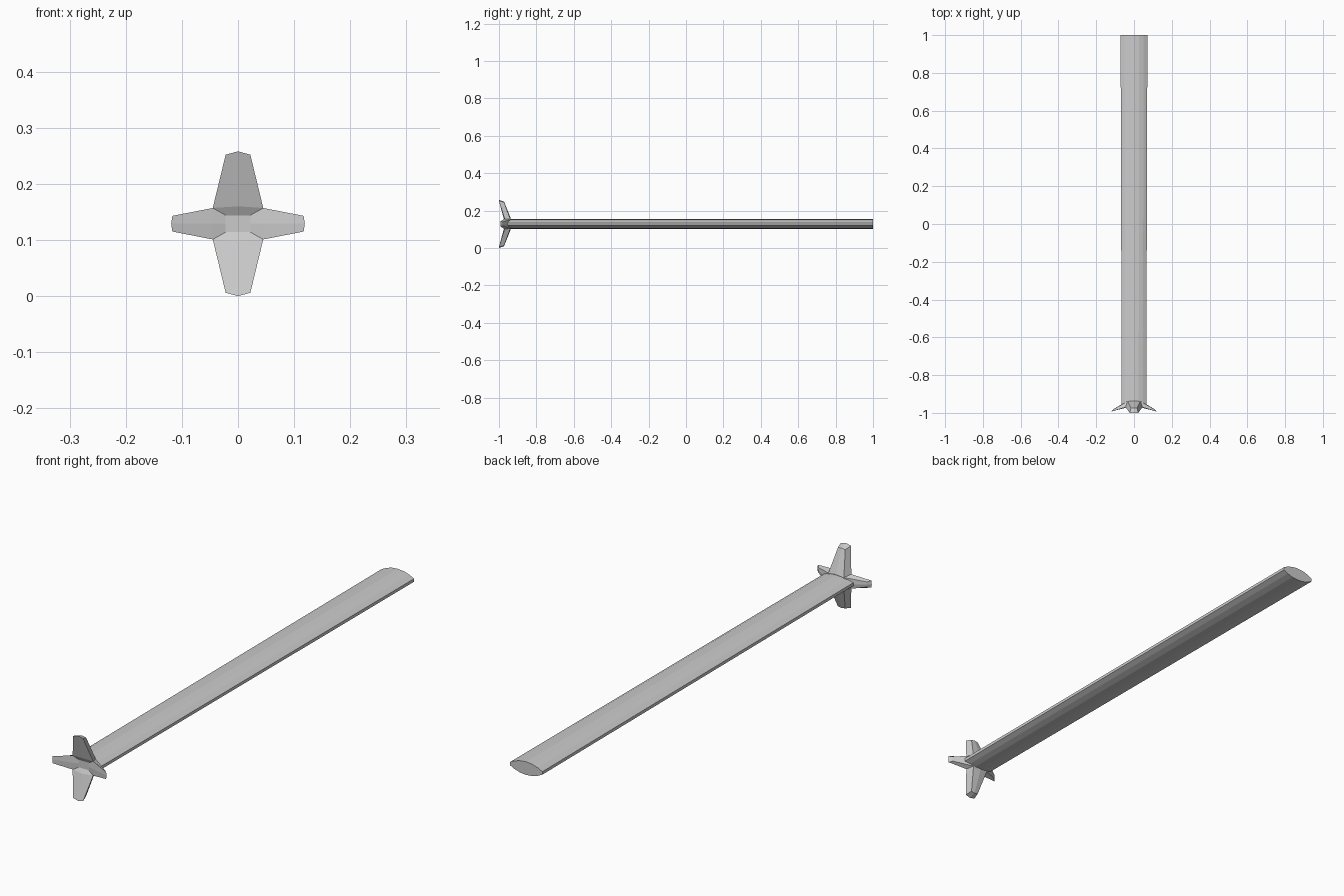
import bpy, bmesh

if "Cube" in bpy.data.objects:
    bpy.data.objects.remove(bpy.data.objects["Cube"])

ZC = 0.129  # height of the long axis


def finish(name, bm):
    bmesh.ops.remove_doubles(bm, verts=bm.verts, dist=0.0005)
    bmesh.ops.recalc_face_normals(bm, faces=bm.faces)
    mesh = bpy.data.meshes.new(name)
    bm.to_mesh(mesh)
    bm.free()
    obj = bpy.data.objects.new(name, mesh)
    obj.location.z = ZC
    bpy.context.collection.objects.link(obj)
    return obj


# Long shaft with a lens-shaped section, slightly wider at the back
quarter = [(1.0, 0.006), (0.72, 0.016), (0.38, 0.0235), (0.0, 0.026)]
upper = quarter + [(-x, z) for x, z in quarter[-2::-1]]
section = upper + [(-x, -z) for x, z in upper]
bm = bmesh.new()
rings = [[bm.verts.new((x * w, y, z)) for x, z in dict.fromkeys(section)]
         for y, w in ((-0.955, 0.065), (1.0, 0.071))]
n = len(rings[0])
for i in range(n):
    j = (i + 1) % n
    bm.faces.new((rings[0][i], rings[0][j], rings[1][j], rings[1][i]))
bm.faces.new(rings[0])
bm.faces.new(rings[1])
finish("shaft", bm)

# Four-armed dished head: one quarter, mirrored in x and z
P = {
    # front hub and arms
    "hub": (0, -0.965, 0), "hub_u": (0, -0.965, 0.015),
    "hub_d": (0.022, -0.965, 0.015), "hub_r": (0.022, -0.965, 0),
    "corner": (0.045, -0.97, 0.028), "up": (0, -0.975, 0.031),
    "right": (0.045, -0.973, 0),
    "up_tip": (0, -1.0, 0.129), "up_tip_d": (0.022, -1.0, 0.123),
    "r_tip": (0.119, -0.992, 0), "r_tip_d": (0.117, -0.992, 0.014),
    # back hub and arms
    "b_hub": (0, -0.937, 0), "b_up": (0, -0.937, 0.03),
    "b_corner": (0.034, -0.939, 0.024), "b_right": (0.052, -0.946, 0),
    "b_up_tip": (0, -0.973, 0.119), "b_up_tip_d": (0.016, -0.973, 0.116),
    "b_r_tip": (0.108, -0.98, 0), "b_r_tip_d": (0.106, -0.98, 0.010),
}
F = [
    "hub hub_r hub_d hub_u", "hub_u hub_d corner up",
    "hub_r right corner hub_d", "up corner up_tip_d up_tip",
    "right r_tip r_tip_d corner",
    "up_tip up_tip_d b_up_tip_d b_up_tip", "r_tip b_r_tip b_r_tip_d r_tip_d",
    "corner b_corner b_up_tip_d up_tip_d", "corner r_tip_d b_r_tip_d b_corner",
    "b_up b_up_tip b_up_tip_d b_corner", "b_right b_corner b_r_tip_d b_r_tip",
    "b_hub b_up b_corner b_right",
]
bm = bmesh.new()
for sx in (1, -1):
    for sz in (1, -1):
        v = {k: bm.verts.new((sx * x, y, sz * z)) for k, (x, y, z) in P.items()}
        for f in F:
            bm.faces.new([v[k] for k in f.split()])
finish("cross_head", bm)
